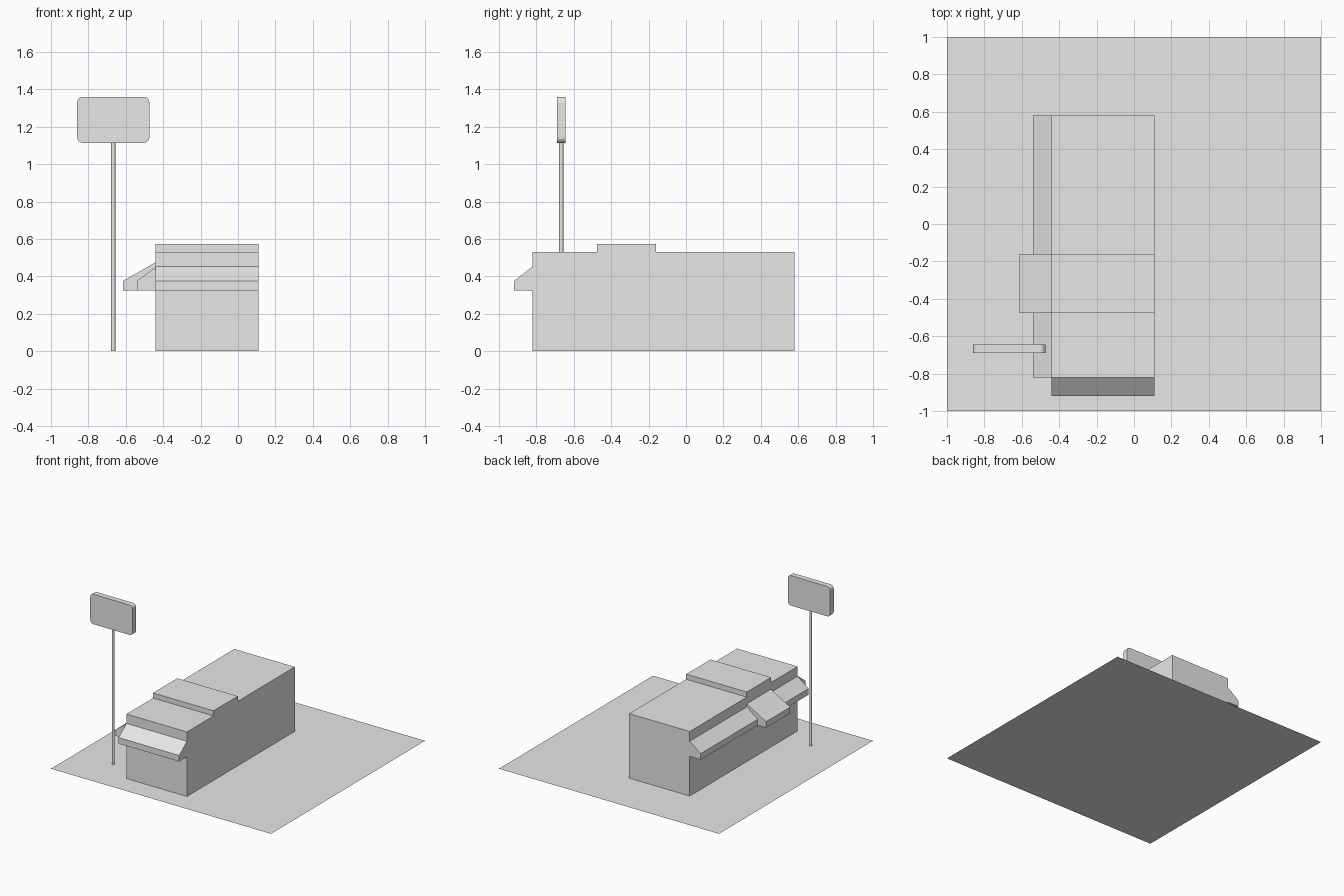
import bpy
import bmesh
from math import cos, sin, pi
from mathutils import Vector

old = bpy.data.objects.get("Cube")
if old:
    bpy.data.objects.remove(old, do_unlink=True)

GREY = (0.8, 0.8, 0.8, 1.0)
grey = bpy.data.materials.new("plain grey")
grey.use_nodes = True
grey.diffuse_color = GREY
grey.node_tree.nodes["Principled BSDF"].inputs["Base Color"].default_value = GREY


def finish(name, bm):
    bmesh.ops.recalc_face_normals(bm, faces=bm.faces)
    mesh = bpy.data.meshes.new(name)
    bm.to_mesh(mesh)
    bm.free()
    mesh.materials.append(grey)
    obj = bpy.data.objects.new(name, mesh)
    bpy.context.collection.objects.link(obj)
    return obj


def extrude(name, points, offset):
    """Closed profile of 3D points pushed along an offset."""
    bm = bmesh.new()
    face = bm.faces.new([bm.verts.new(p) for p in points])
    swept = bmesh.ops.extrude_face_region(bm, geom=[face], use_keep_orig=True)
    verts = [v for v in swept["geom"] if isinstance(v, bmesh.types.BMVert)]
    bmesh.ops.translate(bm, verts=verts, vec=Vector(offset))
    return finish(name, bm)


def box(name, x0, x1, y0, y1, z0, z1):
    base = [(x0, y0, z0), (x1, y0, z0), (x1, y1, z0), (x0, y1, z0)]
    return extrude(name, base, (0, 0, z1 - z0))


def awning_profile(depth, top):
    return [(0, 0.325), (depth, 0.325), (depth, 0.375), (0, top)]


LEFT, RIGHT = 0.11, -0.44
FRONT, BACK = -0.82, 0.58
BAND_FRONT, BAND_BACK = -0.475, -0.16

# Ground sheet
bm = bmesh.new()
bmesh.ops.create_grid(bm, x_segments=1, y_segments=1, size=1)
ground = finish("ground", bm)

# Building and its raised roof band
box("building", RIGHT, LEFT, FRONT, BACK, 0, 0.53)
box("roof_band", RIGHT, LEFT, BAND_FRONT, BAND_BACK, 0.53, 0.572)

# Awnings along the right side
for name, y0, y1, depth, top in (
        ("side_awning_front", FRONT, BAND_FRONT, 0.1, 0.45),
        ("entrance_awning", BAND_FRONT, BAND_BACK, 0.175, 0.475),
        ("side_awning_back", BAND_BACK, BACK, 0.1, 0.45)):
    profile = [(RIGHT - d, y0, z) for d, z in awning_profile(depth, top)]
    extrude(name, profile, (0, y1 - y0, 0))

# Awning across the front
profile = [(RIGHT, FRONT - d, z) for d, z in awning_profile(0.1, 0.453)]
extrude("front_awning", profile, (LEFT - RIGHT, 0, 0))

# Sign pole
bm = bmesh.new()
bmesh.ops.create_cone(bm, cap_ends=True, segments=16, radius1=0.011,
                      radius2=0.011, depth=1.12)
bmesh.ops.translate(bm, verts=bm.verts, vec=(-0.667, -0.667, 0.56))
for f in bm.faces:
    f.smooth = len(f.verts) == 4
finish("sign_pole", bm)

# Sign board with rounded corners
R, STEPS = 0.03, 5
outline = []
for i, (sx, sz) in enumerate(((1, 1), (-1, 1), (-1, -1), (1, -1))):
    for k in range(STEPS + 1):
        a = (i + k / STEPS) * pi / 2
        outline.append((-0.667 + sx * (0.193 - R) + R * cos(a), -0.69,
                        1.237 + sz * (0.123 - R) + R * sin(a)))
extrude("sign_board", outline, (0, 0.046, 0))
